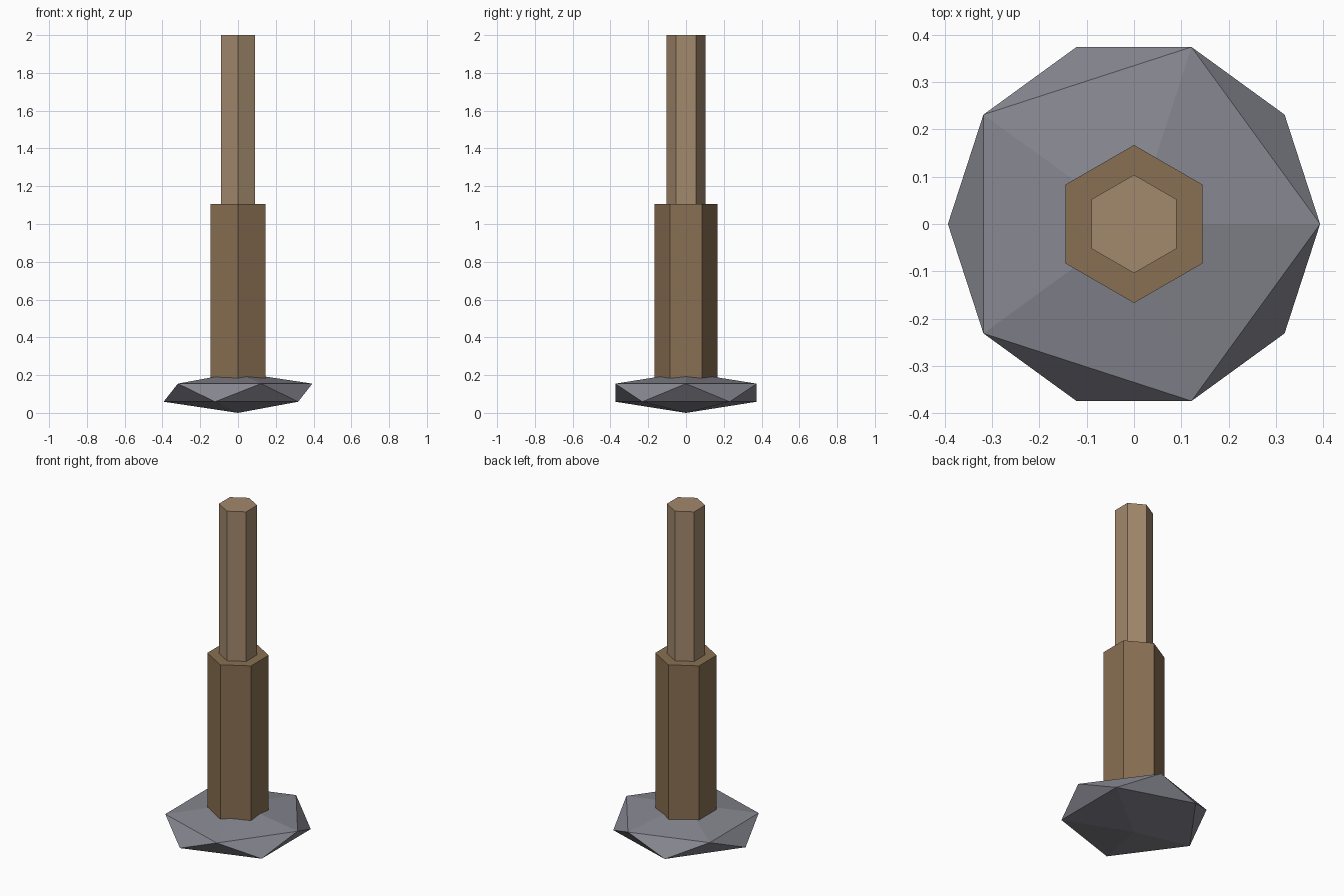
import bpy

if "Cube" in bpy.data.objects:
    bpy.data.objects.remove(bpy.data.objects["Cube"])


def finish(obj, name, color):
    obj.name = name
    mat = bpy.data.materials.new(name + "_material")
    mat.diffuse_color = (*color, 1)
    mat.use_nodes = True
    mat.node_tree.nodes["Principled BSDF"].inputs["Base Color"].default_value = mat.diffuse_color
    obj.data.materials.append(mat)
    for poly in obj.data.polygons:
        poly.use_smooth = False


def hex_shaft(name, radius, z0, z1, color):
    bpy.ops.mesh.primitive_cylinder_add(vertices=6, radius=radius, depth=z1 - z0,
                                        location=(0, 0, (z0 + z1) / 2))
    finish(bpy.context.object, name, color)


# Squashed faceted stone at the foot
bpy.ops.mesh.primitive_ico_sphere_add(subdivisions=1, radius=1, location=(0, 0, 0.107))
stone = bpy.context.object
stone.scale = (0.44, 0.44, 0.107)
bpy.ops.object.transform_apply(location=False, rotation=False, scale=True)
finish(stone, "stone_base", (0.24, 0.24, 0.28))

# Thick lower post and thinner upper post
hex_shaft("lower_post", 0.167, 0.107, 1.107, (0.25, 0.16, 0.085))
hex_shaft("upper_post", 0.104, 1.0, 2.0, (0.36, 0.25, 0.15))
